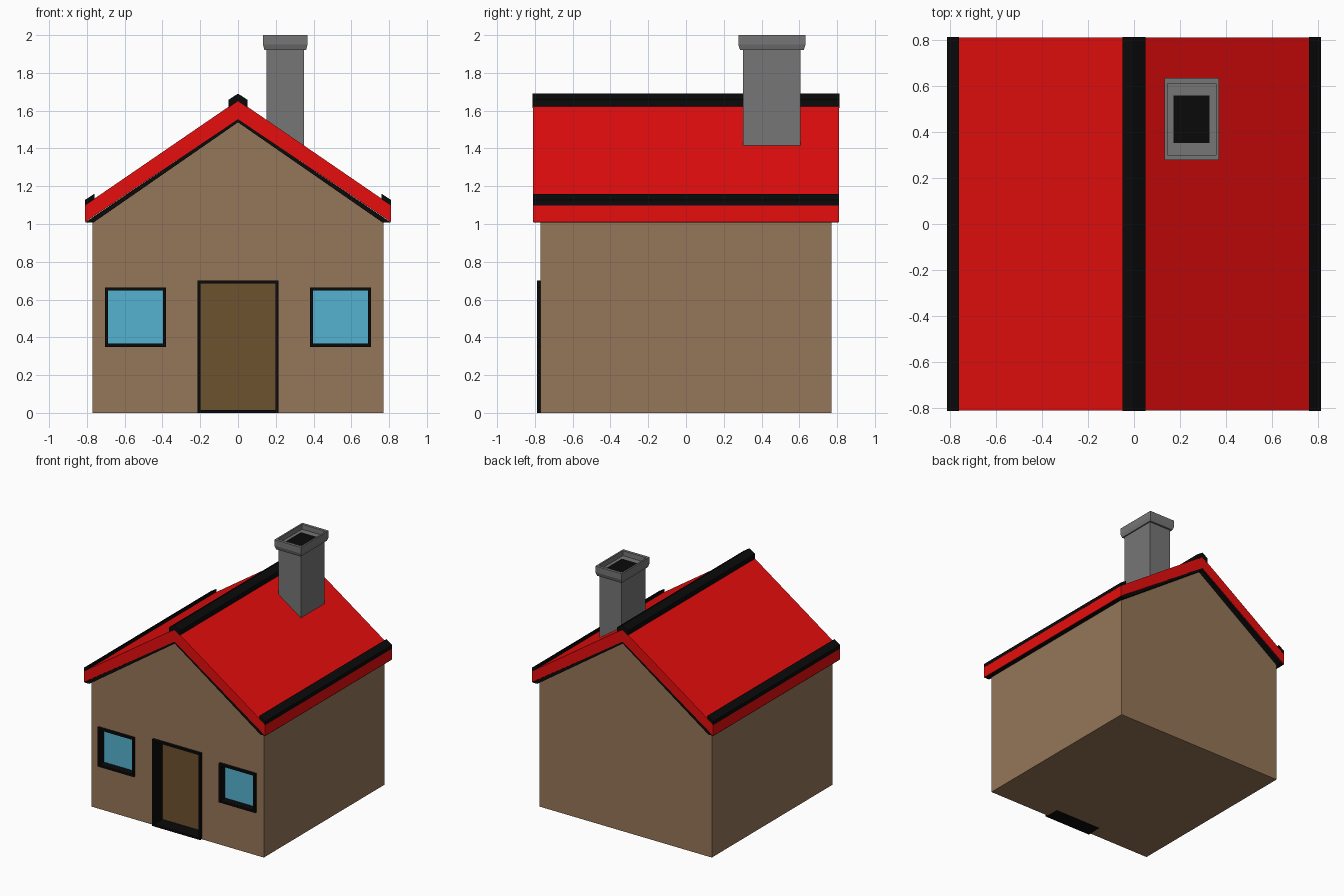
import bpy, bmesh

if "Cube" in bpy.data.objects:
    bpy.data.objects.remove(bpy.data.objects["Cube"])


def material(name, rgb):
    m = bpy.data.materials.new(name)
    m.diffuse_color = (*rgb, 1)
    m.use_nodes = True
    m.node_tree.nodes["Principled BSDF"].inputs["Base Color"].default_value = m.diffuse_color
    return m


TAN = material("wall_tan", (0.30, 0.18, 0.098))
RED = material("roof_red", (0.80, 0.004, 0.004))
BLACK = material("trim_black", (0.003, 0.003, 0.003))
BLUE = material("glass_blue", (0.09, 0.45, 0.63))
BROWN = material("door_brown", (0.155, 0.085, 0.03))
GREY = material("chimney_grey", (0.18, 0.18, 0.18))


def finish(name, bm, mat):
    bmesh.ops.recalc_face_normals(bm, faces=bm.faces)
    me = bpy.data.meshes.new(name)
    bm.to_mesh(me)
    bm.free()
    ob = bpy.data.objects.new(name, me)
    bpy.context.collection.objects.link(ob)
    if mat:
        me.materials.append(mat)
    return ob


def extrude_y(name, profile, y0, y1, mat):
    """Extrude a closed x/z profile along y."""
    bm = bmesh.new()
    face = bm.faces.new([bm.verts.new((x, y0, z)) for x, z in profile])
    new = bmesh.ops.extrude_face_region(bm, geom=[face])["geom"]
    moved = [v for v in new if isinstance(v, bmesh.types.BMVert)]
    bmesh.ops.translate(bm, verts=moved, vec=(0, y1 - y0, 0))
    return finish(name, bm, mat)


def rect(x0, x1, z0, z1):
    return [(x0, z0), (x1, z0), (x1, z1), (x0, z1)]


def symmetric(right):
    """Close a right-half profile (outline order) by mirroring it over x = 0."""
    return right + [(-x, z) for x, z in reversed(right) if x > 0]


def stack(name, rings, mat):
    """Loft rectangles (half x, half y, z) around the chimney axis."""
    bm = bmesh.new()
    cx, cy = 0.25, 0.455
    loops = [[bm.verts.new((cx + sx * hx, cy + sy * hy, z))
              for sx, sy in ((-1, -1), (1, -1), (1, 1), (-1, 1))]
             for hx, hy, z in rings]
    for a, b in zip(loops, loops[1:]):
        for i in range(4):
            j = (i + 1) % 4
            bm.faces.new((a[i], a[j], b[j], b[i]))
    bm.faces.new(loops[0])
    bm.faces.new(loops[-1])
    return finish(name, bm, mat)


def frame(name, outer, t, y0, y1, mat):
    """Open rectangular frame with border width t."""
    x0, x1, z0, z1 = outer
    bm = bmesh.new()
    loops = [[bm.verts.new((x, y, z)) for x, z in rect(x0 + d, x1 - d, z0 + d, z1 - d)]
             for d, y in ((0, y0), (0, y1), (t, y1), (t, y0))]
    for k in range(4):
        a, b = loops[k], loops[(k + 1) % 4]
        for i in range(4):
            j = (i + 1) % 4
            bm.faces.new((a[i], a[j], b[j], b[i]))
    return finish(name, bm, mat)


# Walls
walls = extrude_y("walls", symmetric([(0, 0), (0.77, 0), (0.77, 1.01), (0, 1.54)]),
                  -0.77, 0.77, TAN)


# Recessed openings with protruding black frames
def opening(name, outer, t, depth, panel_mat):
    x0, x1, z0, z1 = outer
    back = -0.79 + depth
    low = z0 - 0.05 if z0 == 0 else z0 + 0.002
    cut = extrude_y(name + "_cutter", rect(x0 + 0.002, x1 - 0.002, low, z1 - 0.002),
                    -0.9, back + 0.02, None)
    cut.hide_render = True
    cut.hide_viewport = True
    cut.display_type = 'WIRE'
    mod = walls.modifiers.new(name, 'BOOLEAN')
    mod.operation = 'DIFFERENCE'
    mod.solver = 'EXACT'
    mod.object = cut
    frame(name + "_frame", outer, t, -0.79, back + 0.02, BLACK)
    extrude_y(name + "_panel", rect(x0 + t, x1 - t, z0 + t, z1 - t), back, back + 0.02, panel_mat)


opening("door", (-0.215, 0.215, 0, 0.70), 0.016, 0.11, BROWN)
opening("window_left", (-0.705, -0.38, 0.35, 0.665), 0.017, 0.06, BLUE)
opening("window_right", (0.38, 0.705, 0.35, 0.665), 0.017, 0.06, BLUE)

# Roof slab and dark lining under it
extrude_y("roof", symmetric([(0, 1.555), (0.81, 1.01), (0.81, 1.10), (0, 1.655)]),
          -0.81, 0.81, RED)
extrude_y("roof_lining", symmetric([(0, 1.538), (0.765, 1.008), (0.81, 1.008), (0, 1.556)]),
          -0.808, 0.808, BLACK)

# Ridge cap and eave strips
extrude_y("ridge_cap", symmetric([(0, 1.65), (0.05, 1.615), (0.05, 1.658), (0, 1.69)]),
          -0.812, 0.812, BLACK)
for side, s in (("left", -1), ("right", 1)):
    extrude_y("eave_strip_" + side,
              [(s * x, z) for x, z in ((0.76, 1.13), (0.811, 1.097), (0.811, 1.127), (0.76, 1.16))],
              -0.811, 0.811, BLACK)

# Chimney: shaft, flared cap, sunken top and dark flue
stack("chimney", [(0.10, 0.152, 1.40), (0.10, 0.152, 1.92), (0.11, 0.168, 1.92),
                  (0.118, 0.178, 1.95), (0.118, 0.178, 2.0), (0.105, 0.155, 2.0),
                  (0.105, 0.155, 1.96)], GREY)
stack("flue", [(0.078, 0.103, 1.955), (0.078, 0.103, 1.963)], BLACK)
